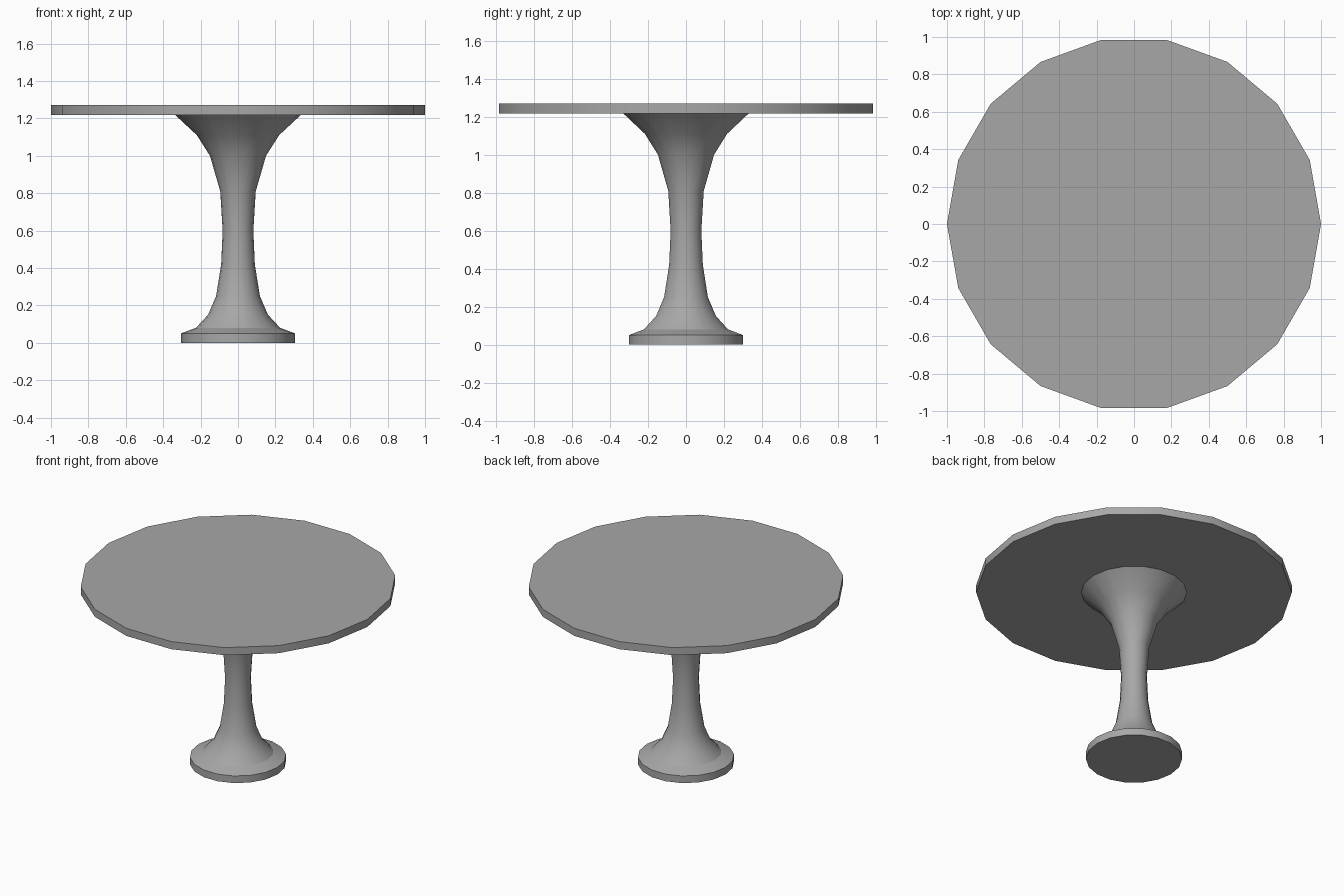
import bpy, bmesh, math

if "Cube" in bpy.data.objects:
    bpy.data.objects.remove(bpy.data.objects["Cube"])

SIDES = 18

# Mid-grey finish
grey = bpy.data.materials.new("grey")
grey.diffuse_color = (0.39, 0.39, 0.39, 1)
grey.use_nodes = True
grey.node_tree.nodes["Principled BSDF"].inputs["Base Color"].default_value = grey.diffuse_color

def lathe(name, profile):
    """Closed, capped surface of revolution from (radius, height) points."""
    bm = bmesh.new()
    rings = [[bm.verts.new((r * math.cos(2 * math.pi * i / SIDES),
                            r * math.sin(2 * math.pi * i / SIDES), z))
              for i in range(SIDES)] for r, z in profile]
    for lo, hi in zip(rings, rings[1:]):
        for i in range(SIDES):
            j = (i + 1) % SIDES
            bm.faces.new((lo[i], lo[j], hi[j], hi[i]))
    bm.faces.new(rings[0][::-1])
    bm.faces.new(rings[-1])
    mesh = bpy.data.meshes.new(name)
    bm.to_mesh(mesh)
    bm.free()
    mesh.materials.append(grey)
    obj = bpy.data.objects.new(name, mesh)
    bpy.context.collection.objects.link(obj)
    bpy.ops.object.select_all(action='DESELECT')
    obj.select_set(True)
    bpy.context.view_layer.objects.active = obj
    # keeps the rim edges and the crease above the foot sharp
    bpy.ops.object.shade_smooth_by_angle(angle=math.radians(22))
    return obj

# Flared pedestal with disc foot
lathe("pedestal", [(0.305, 0), (0.305, 0.05), (0.225, 0.08), (0.16, 0.15),
                   (0.117, 0.25), (0.09, 0.42), (0.082, 0.6), (0.095, 0.81),
                   (0.15, 1.0), (0.22, 1.11), (0.335, 1.217)])

# Round table top
lathe("table_top", [(1, 1.217), (1, 1.27)])
